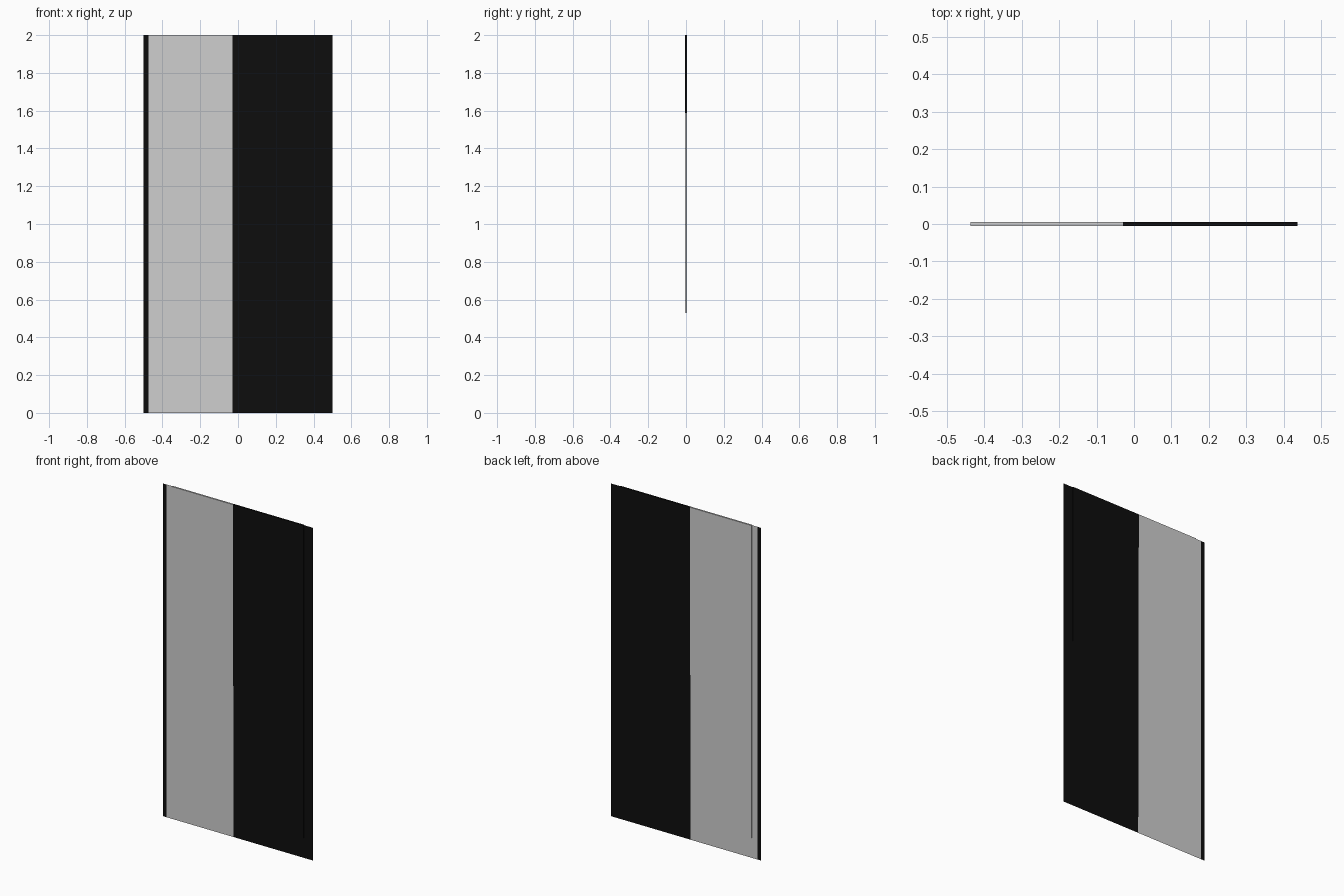
import bpy
import bmesh

if "Cube" in bpy.data.objects:
    bpy.data.objects.remove(bpy.data.objects["Cube"])

HALF_W, CORE_W, HEIGHT, HALF_T = 0.5, 0.4375, 2.0, 0.005
GREY_FROM, GREY_TO = -0.475, -0.03


def material(name, rgb):
    m = bpy.data.materials.new(name)
    m.diffuse_color = (*rgb, 1)
    m.use_nodes = True
    m.node_tree.nodes["Principled BSDF"].inputs["Base Color"].default_value = m.diffuse_color
    return m


black = material("black", (0.0042, 0.0042, 0.0042))
grey = material("light grey", (0.62, 0.62, 0.62))


def finish(name, bm):
    # cut at the stripe borders, then colour faces by their x position
    for x in (GREY_FROM, GREY_TO):
        bmesh.ops.bisect_plane(bm, geom=bm.verts[:] + bm.edges[:] + bm.faces[:],
                               plane_co=(x, 0, 0), plane_no=(1, 0, 0))
    for f in bm.faces:
        x = f.calc_center_median().x
        f.material_index = 1 if GREY_FROM < x < GREY_TO else 0
    me = bpy.data.meshes.new(name)
    bm.to_mesh(me)
    bm.free()
    me.materials.append(black)
    me.materials.append(grey)
    bpy.context.collection.objects.link(bpy.data.objects.new(name, me))


# core panel: a very thin wedge, thickest at the top
bm = bmesh.new()
profile = [(0, 0), (-HALF_T, HEIGHT), (HALF_T, HEIGHT)]
side = bm.faces.new([bm.verts.new((-CORE_W, y, z)) for y, z in profile])
ext = bmesh.ops.extrude_face_region(bm, geom=[side], use_keep_orig=True)
bmesh.ops.translate(bm, vec=(2 * CORE_W, 0, 0),
                    verts=[v for v in ext["geom"] if isinstance(v, bmesh.types.BMVert)])
bmesh.ops.recalc_face_normals(bm, faces=bm.faces[:])
finish("wedge_panel", bm)

# flat margins on both sides of the core
for name, x0, x1 in (("left_margin", -HALF_W, -CORE_W), ("right_margin", CORE_W, HALF_W)):
    bm = bmesh.new()
    bm.faces.new([bm.verts.new(p) for p in
                  ((x0, 0, 0), (x1, 0, 0), (x1, 0, HEIGHT), (x0, 0, HEIGHT))])
    finish(name, bm)
